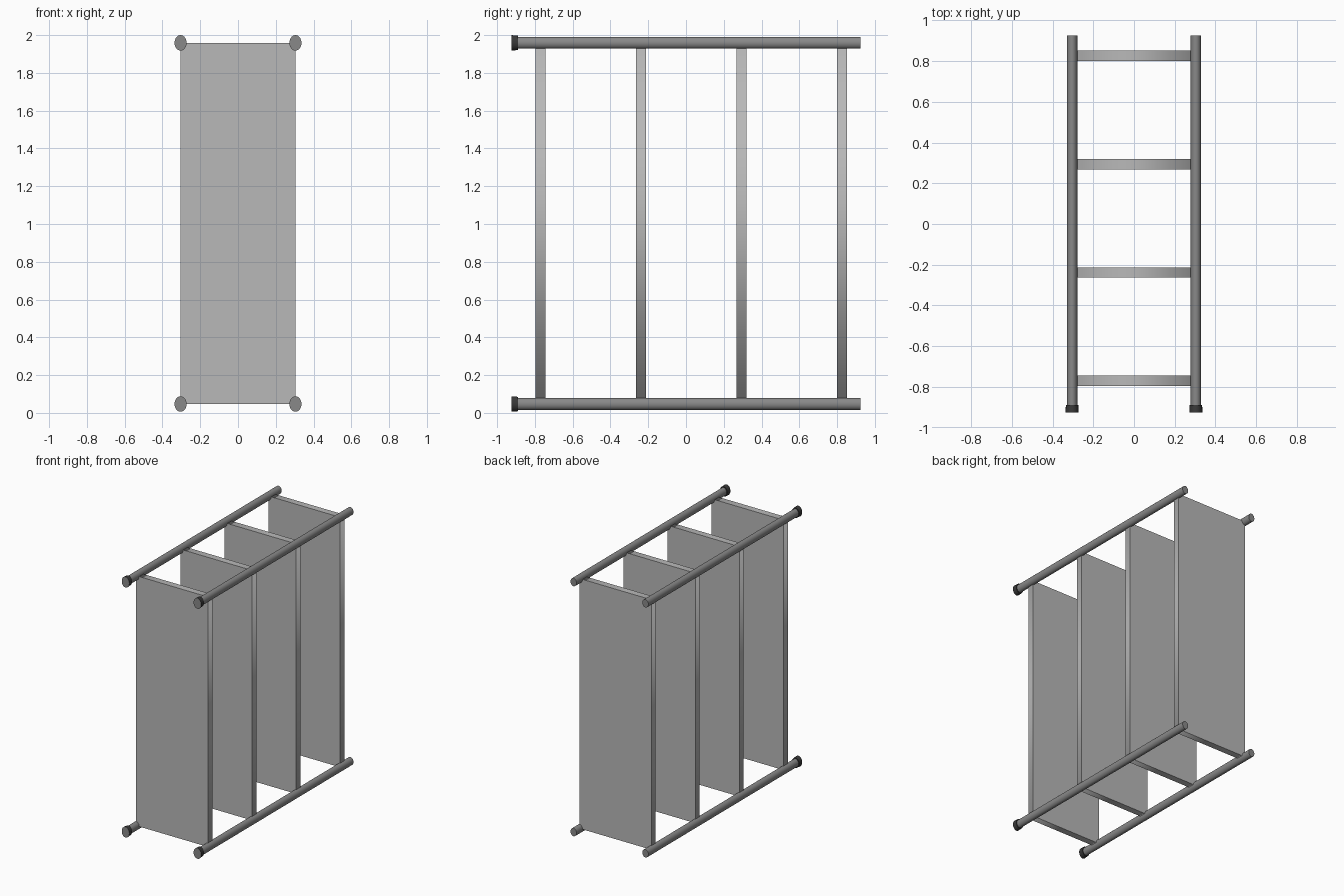
import bpy, bmesh, math

if "Cube" in bpy.data.objects:
    bpy.data.objects.remove(bpy.data.objects["Cube"])

PX, Z_LOW, Z_HIGH = 0.304, 0.047, 1.959
SIDES = 32


def grey(name, v):
    m = bpy.data.materials.new(name)
    m.diffuse_color = (v, v, v, 1)
    m.use_nodes = True
    m.node_tree.nodes["Principled BSDF"].inputs["Base Color"].default_value = m.diffuse_color
    return m


PANEL, POLE, RUBBER = grey("panel", 0.48), grey("pole", 0.25), grey("rubber", 0.04)


def finish(name, bm, mats):
    mesh = bpy.data.meshes.new(name)
    bm.to_mesh(mesh)
    bm.free()
    for m in mats:
        mesh.materials.append(m)
    ob = bpy.data.objects.new(name, mesh)
    bpy.context.collection.objects.link(ob)
    return ob


def oval_bar(name, x, z, profile, mats):
    """Closed oval bar along y; profile lists (y, x radius, z radius)."""
    bm = bmesh.new()
    rings = []
    for y, rx, rz in profile:
        rings.append([bm.verts.new((x + rx * math.cos(a), y, z + rz * math.sin(a)))
                      for a in (2 * math.pi * i / SIDES for i in range(SIDES))])
    for r0, r1 in zip(rings, rings[1:]):
        for i in range(SIDES):
            j = (i + 1) % SIDES
            bm.faces.new((r0[i], r0[j], r1[j], r1[i])).smooth = True
    # Flat ends; the front one takes the last material
    bm.faces.new(rings[0]).material_index = len(mats) - 1
    bm.faces.new(rings[-1])
    bmesh.ops.recalc_face_normals(bm, faces=bm.faces)
    finish(name, bm, mats)


# Four oval poles with wider feet on the front end
for sx, side in ((-1, "left"), (1, "right")):
    for z, level in ((Z_LOW, "lower"), (Z_HIGH, "upper")):
        oval_bar(f"{level}_{side}_pole", sx * PX, z,
                 [(-0.91, 0.0255, 0.031), (0.925, 0.0255, 0.031)], [POLE])
        oval_bar(f"{level}_{side}_foot", sx * PX, z,
                 [(-0.925, 0.032, 0.041), (-0.889, 0.031, 0.038)], [RUBBER, POLE])

# Four shelf panels: flat broad faces, softly shaded rims
for n in range(4):
    bm = bmesh.new()
    bmesh.ops.create_cube(bm, size=1)
    for f in bm.faces:
        f.smooth = abs(f.normal.y) < 0.5
    for v in bm.verts:
        v.co.x *= 2 * PX
        v.co.y = v.co.y * 0.051 - 0.77 + n * 0.532
        v.co.z = v.co.z * (Z_HIGH - Z_LOW) + (Z_HIGH + Z_LOW) / 2
    finish(f"shelf_{n + 1}", bm, [PANEL])
